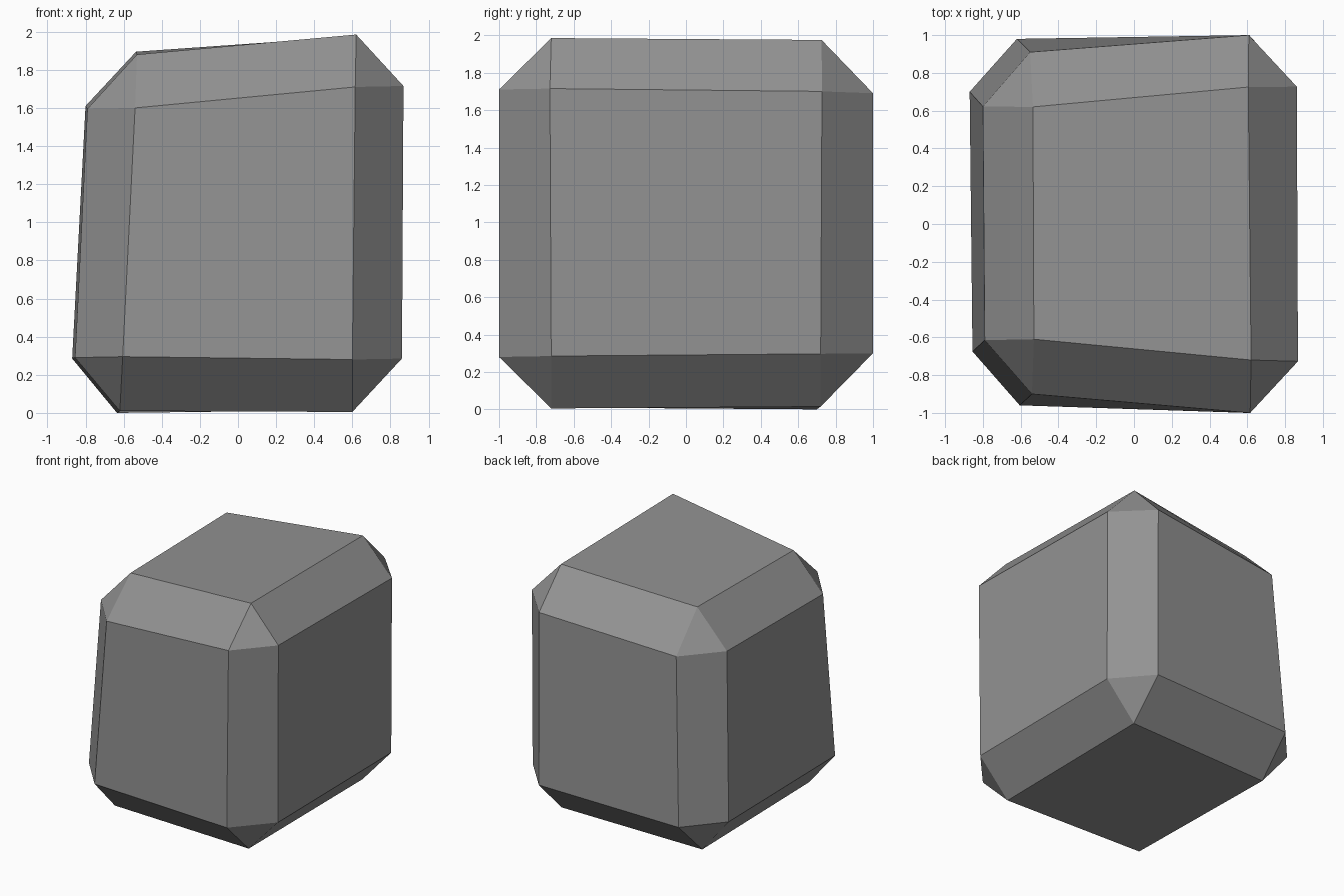
import bpy
import bmesh

if "Cube" in bpy.data.objects:
    bpy.data.objects.remove(bpy.data.objects["Cube"])

# Each corner of the block is cut off: one point on its x, y and z face
corners = {
    (-1, -1, -1): [(-0.855, -0.675, 0.29), (-0.605, -0.96, 0.295), (-0.62, -0.68, 0.01)],
    (1, -1, -1): [(0.86, -0.72, 0.285), (0.60, -1.0, 0.28), (0.60, -0.72, 0.005)],
    (-1, 1, -1): [(-0.87, 0.70, 0.285), (-0.62, 0.98, 0.28), (-0.635, 0.70, 0.0)],
    (1, 1, -1): [(0.86, 0.72, 0.297), (0.61, 1.0, 0.30), (0.605, 0.72, 0.015)],
    (-1, -1, 1): [(-0.79, -0.615, 1.595), (-0.54, -0.90, 1.60), (-0.53, -0.61, 1.88)],
    (1, -1, 1): [(0.868, -0.727, 1.715), (0.615, -1.0, 1.71), (0.62, -0.72, 1.985)],
    (-1, 1, 1): [(-0.80, 0.622, 1.61), (-0.55, 0.91, 1.61), (-0.535, 0.62, 1.895)],
    (1, 1, 1): [(0.862, 0.727, 1.70), (0.608, 1.0, 1.69), (0.605, 0.725, 1.975)],
}

bm = bmesh.new()
v = {k: [bm.verts.new(p) for p in pts] for k, pts in corners.items()}


def key(a, sa, b, sb, c, sc):
    k = [0, 0, 0]
    k[a], k[b], k[c] = sa, sb, sc
    return tuple(k)


# Corner triangles
for k in v:
    bm.faces.new(v[k])

for a in range(3):
    b, c = (a + 1) % 3, (a + 2) % 3
    for s in (-1, 1):
        # Main sides
        bm.faces.new([v[key(a, s, b, i, c, j)][a]
                      for i, j in ((-1, -1), (1, -1), (1, 1), (-1, 1))])
        # Bevels running along axis c
        for t in (-1, 1):
            lo, hi = v[key(a, s, b, t, c, -1)], v[key(a, s, b, t, c, 1)]
            bm.faces.new([lo[a], lo[b], hi[b], hi[a]])

bmesh.ops.recalc_face_normals(bm, faces=bm.faces)
mesh = bpy.data.meshes.new("stone_block")
bm.to_mesh(mesh)
bm.free()

# Plain grey stone
mat = bpy.data.materials.new("stone grey")
mat.diffuse_color = (0.29, 0.29, 0.29, 1)
mat.use_nodes = True
mat.node_tree.nodes["Principled BSDF"].inputs["Base Color"].default_value = mat.diffuse_color
mesh.materials.append(mat)
obj = bpy.data.objects.new("stone_block", mesh)
bpy.context.collection.objects.link(obj)
